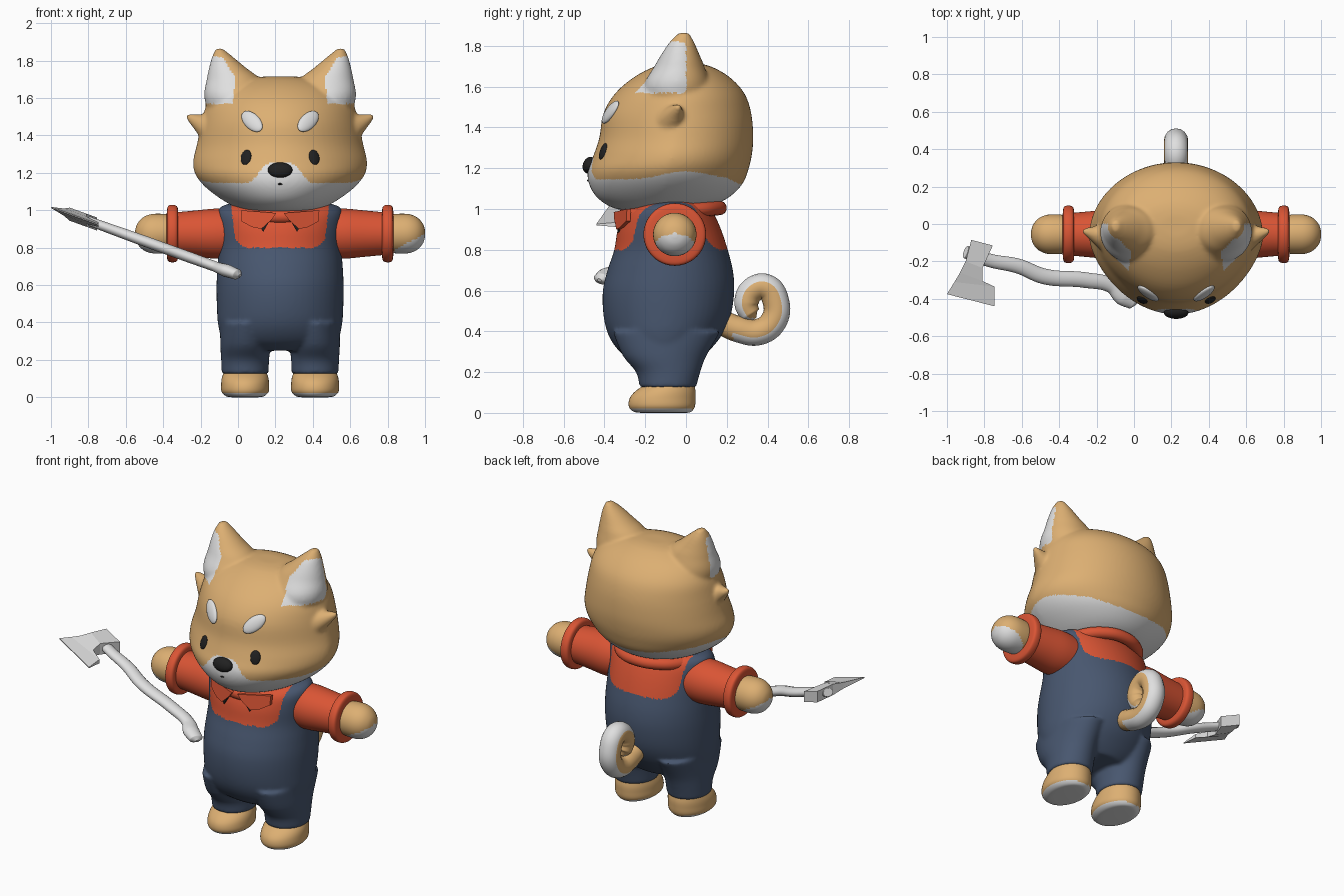
import bpy, bmesh, math
from mathutils import Vector, Matrix
from mathutils.bvhtree import BVHTree

if "Cube" in bpy.data.objects:
    bpy.data.objects.remove(bpy.data.objects["Cube"])

CX = 0.225  # the figure's own centre line
SIDES = (("left", 1), ("right", -1))


def material(name, colour):
    m = bpy.data.materials.new(name)
    m.use_nodes = True
    m.diffuse_color = (*colour, 1)
    m.node_tree.nodes["Principled BSDF"].inputs["Base Color"].default_value = (*colour, 1)
    return m


TAN = material("tan fur", (0.72, 0.43, 0.17))
WHITE = material("pale grey", (0.74, 0.74, 0.74))
RED = material("orange red cloth", (0.70, 0.09, 0.035))
NAVY = material("navy cloth", (0.065, 0.095, 0.16))
BLACK = material("black", (0.015, 0.015, 0.015))


def resample(rows, k=4):
    """Catmull-Rom interpolation between rows of numbers."""
    out = []
    for i in range(len(rows) - 1):
        a, b, c, d = (rows[max(0, min(j, len(rows) - 1))] for j in range(i - 1, i + 3))
        for t in (j / k for j in range(k)):
            out.append([q + t / 2 * (r - p + t * (2 * p - 5 * q + 4 * r - s + t * (3 * (q - r) + s - p)))
                        for p, q, r, s in zip(a, b, c, d)])
    return out + [list(rows[-1])]


def loft(bm, rows, side=1, point=1.0, n=56, place=lambda v: v):
    """Rows are (height, offset from centre line, half width, front, back)."""
    rings = []
    for z, off, w, front, back in resample(rows):
        mid, half, ring = (front + back) / 2, (back - front) / 2, []
        for i in range(n):
            c, s = math.cos(math.tau * i / n), math.sin(math.tau * i / n)
            s = s if s > 0 else -abs(s) ** point
            ring.append(bm.verts.new(place(Vector((CX + side * off + w * c, mid + half * s, z)))))
        rings.append(ring)
    for a, b in zip(rings, rings[1:]):
        for i in range(n):
            bm.faces.new((a[i], a[(i + 1) % n], b[(i + 1) % n], b[i]))
    bm.faces.new(rings[0])
    bm.faces.new(rings[-1])


def finish(name, bm, mats, rule=None, voxel=0, smooth=True):
    """Make an object, optionally fused into one skin, coloured by a face rule."""
    bmesh.ops.recalc_face_normals(bm, faces=bm.faces[:])
    me = bpy.data.meshes.new(name)
    bm.to_mesh(me)
    bm.free()
    ob = bpy.data.objects.new(name, me)
    bpy.context.collection.objects.link(ob)
    if voxel:
        r = ob.modifiers.new("fuse", 'REMESH')
        r.mode, r.voxel_size = 'VOXEL', voxel
        s = ob.modifiers.new("soften", 'SMOOTH')
        s.factor, s.iterations = 0.5, 10
        ob.data = bpy.data.meshes.new_from_object(ob.evaluated_get(bpy.context.evaluated_depsgraph_get()))
        ob.modifiers.clear()
    ob.data.materials.clear()
    for m in mats:
        ob.data.materials.append(m)
    for f in ob.data.polygons:
        f.use_smooth = smooth
        f.material_index = int(rule(f.center, f.normal)) if rule else 0
    return ob


def tube(points, cyclic=False):
    """Round tube through (x, y, z, radius) points, as a bmesh."""
    cu = bpy.data.curves.new("path", 'CURVE')
    cu.dimensions, cu.bevel_depth, cu.bevel_resolution = '3D', 1, 6
    cu.resolution_u, cu.use_fill_caps = 10, True
    sp = cu.splines.new('BEZIER')
    sp.bezier_points.add(len(points) - 1)
    sp.use_cyclic_u = cyclic
    for bp, (x, y, z, r) in zip(sp.bezier_points, points):
        bp.co, bp.radius = (x, y, z), r
        bp.handle_left_type = bp.handle_right_type = 'AUTO'
    ob = bpy.data.objects.new("path", cu)
    bpy.context.collection.objects.link(ob)
    me = bpy.data.meshes.new_from_object(ob.evaluated_get(bpy.context.evaluated_depsgraph_get()))
    bpy.data.objects.remove(ob)
    bm = bmesh.new()
    bm.from_mesh(me)
    bpy.data.meshes.remove(me)
    return bm


# Head, ears and cheek tufts fused into one skin
bm = bmesh.new()
loft(bm, [(.985, 0, .1, -.2, 0), (1, 0, .2, -.34, .08), (1.05, 0, .3, -.43, .2), (1.12, 0, .395, -.475, .275),
          (1.19, 0, .452, -.482, .305), (1.26, 0, .465, -.455, .322), (1.35, 0, .445, -.425, .33),
          (1.47, 0, .42, -.405, .32), (1.57, 0, .39, -.345, .285), (1.65, 0, .32, -.25, .21),
          (1.7, 0, .2, -.15, .12), (1.715, 0, .08, -.07, .05)], point=1.3, n=80)
for _, s in SIDES:
    loft(bm, [(1.45, .22, .14, -.18, .1), (1.6, .242, .163, -.205, .115), (1.7, .25, .142, -.155, .09),
              (1.76, .28, .1, -.12, .065), (1.82, .308, .056, -.08, .04), (1.865, .325, .018, -.035, .015)], s)
    base, tip = Vector((CX + s * .36, -.075, 1.43)), Vector((CX + s * .5, -.035, 1.505))
    turn = (tip - base).to_track_quat('Z', 'Y').to_matrix().to_4x4()
    bmesh.ops.create_cone(bm, cap_ends=True, segments=24, radius1=.085, radius2=.012, depth=(tip - base).length,
                          matrix=Matrix.Translation((base + tip) / 2) @ turn)


def pale_fur(c, n):
    dx = abs(c.x - CX)
    if c.z > 1.57:  # inner ear faces forwards and outwards
        out = n.x * (1 if c.x > CX else -1)
        return dx > .2 and c.z < 1.82 and c.y < 0 and out * .75 - n.y * .65 > .5 and dx > .25 - .1 * (c.z - 1.6)
    edge = 1.145 + .04 * math.exp(-(c.y / .16) ** 2) - .04 * (c.y > .2) * (c.y - .2) / .1
    if c.y < -.2:
        edge += .11 * math.exp(-(dx / .125) ** 4)
    return c.z < edge


head = finish("head", bm, [TAN, WHITE], pale_fur, voxel=.01)
skin = BVHTree.FromPolygons([v.co for v in head.data.vertices], [p.vertices for p in head.data.polygons])


# Face details seated on the head
def dab(name, dx, z, size, tilt, mat):
    hit, normal, _, _ = skin.ray_cast(Vector((CX + dx, -2, z)), Vector((0, 1, 0)))
    m = (Matrix.Translation(hit) @ normal.to_track_quat('-Y', 'Z').to_matrix().to_4x4()
         @ Matrix.Rotation(tilt, 4, 'Y') @ Matrix.Diagonal((*size, 1)))
    b = bmesh.new()
    bmesh.ops.create_uvsphere(b, u_segments=32, v_segments=20, radius=1, matrix=m)
    finish(name, b, [mat])


for side, s in SIDES:
    dab(side + "_eye", s * .182, 1.283, (.03, .012, .042), 0, BLACK)
    dab(side + "_brow", s * .15, 1.475, (.078, .018, .041), -s * .7, WHITE)
dab("nose", 0, 1.215, (.066, .032, .042), 0, BLACK)
dab("mouth", 0, 1.14, (.012, .006, .005), 0, BLACK)

# Dungarees over the shirt, fused with the legs
bm = bmesh.new()
loft(bm, [(.25, 0, .2, -.25, .06), (.3, 0, .3, -.325, .11), (.38, 0, .33, -.38, .175), (.48, 0, .338, -.405, .22),
          (.6, 0, .34, -.408, .237), (.7, 0, .335, -.385, .23), (.8, 0, .328, -.352, .205),
          (.9, 0, .33, -.335, .172), (.98, 0, .335, -.3, .135), (1.02, 0, .315, -.24, .1),
          (1.04, 0, .25, -.16, .04)])
for _, s in SIDES:
    loft(bm, [(.125, .187, .126, -.228, .05), (.2, .187, .128, -.245, .07), (.28, .185, .135, -.31, .1),
              (.4, .18, .14, -.36, .17)], s)


def shirt_gap(c, n):
    dx = abs(c.x - CX)
    corner = max(0, dx - .17) ** 2 / .11  # rounded lower corners
    return c.z > .8 + corner and dx < .235 + .12 * (c.z - .8)


finish("dungarees", bm, [NAVY, RED], shirt_gap, voxel=.01)

# Shirt collar with two flaps
ring = [(CX + .235 * math.cos(a), -.07 + .235 * math.sin(a), .985 + .02 * math.sin(a), .035)
        for a in (math.tau * i / 12 for i in range(12))]
finish("collar", tube(ring, True), [RED])


def plate(name, s, outline, gap, mat):
    b = bmesh.new()
    f = b.faces.new([b.verts.new((CX + s * x, -.07 - gap * math.sqrt(1 - (x / .33) ** 2), z)) for x, z in outline])
    ext = bmesh.ops.extrude_face_region(b, geom=[f])["geom"]
    bmesh.ops.translate(b, vec=(0, .02, 0), verts=[v for v in ext if isinstance(v, bmesh.types.BMVert)])
    finish(name, b, [mat], smooth=False)


for side, s in SIDES:
    plate(side + "_collar_flap", s, [(.02, .985), (.21, 1), (.205, .94), (.15, .91), (.1, .9), (.045, .95)], .285, RED)
    plate(side + "_collar_shadow", s, [(.05, .955), (.12, .93), (.09, .885)], .276, BLACK)

# Sleeves, cuffs, hands and feet
for side, s in SIDES:
    def along(v, s=s):  # turn an upright loft sideways, outwards
        return Vector((CX + s * v.z, v.y, .875 + v.x - CX))

    def limb(name, rows, mats, rule=None):
        b = bmesh.new()
        loft(b, [(d, 0, r, -.055 - r, -.055 + r) for d, r in rows], place=along)
        return finish(name, b, mats, rule)

    limb(side + "_sleeve", [(.24, .13), (.34, .134), (.45, .124), (.56, .114), (.6, .114)], [RED])
    limb(side + "_cuff", [(.545, .11), (.548, .14), (.562, .152), (.59, .152), (.602, .14), (.606, .11)], [RED])
    limb(side + "_hand", [(.58, .1), (.63, .106), (.69, .104), (.735, .085), (.765, .05), (.776, .012)],
         [TAN, WHITE], lambda c, n: c.z < .79 + .55 * (abs(c.x - CX) - .62))
    bm = bmesh.new()
    loft(bm, [(0, .187, .07, -.21, 0), (.005, .187, .1, -.255, .025), (.03, .187, .126, -.28, .043),
              (.07, .187, .128, -.277, .047), (.105, .187, .124, -.25, .047), (.14, .187, .112, -.2, .04)], s)
    finish(side + "_foot", bm, [TAN, WHITE], lambda c, n: n.z < -.55)

# Curled tail, pale along its outer side
curl = [(.16, .45, .06), (.26, .41, .065), (.36, .398, .065), (.432, .455, .065), (.44, .55, .065),
        (.395, .615, .065), (.33, .605, .063), (.297, .54, .06), (.315, .485, .05), (.335, .46, .015)]


def outer_curl(c, n):
    away = Vector((0, c.y - .36, c.z - .52)).normalized()
    return n.dot(away) > .3 and c.y > .23


finish("tail", tube([(CX, y, z, r) for y, z, r in curl]), [TAN, WHITE], outer_curl)

# Axe lying in one tilted plane


def tilt_plane(x):
    return .655 - .36 * x


path = [(.012, -.425, .012), (-.005, -.415, .042), (-.06, -.385, .05), (-.12, -.33, .04), (-.26, -.3, .042),
        (-.48, -.28, .042), (-.62, -.225, .04), (-.77, -.195, .036), (-.9, -.15, .034)]
bm = tube([(x, y, tilt_plane(x), r) for x, y, r in path])
for v in bm.verts:
    v.co.z = tilt_plane(v.co.x) + (v.co.z - tilt_plane(v.co.x)) * .7
finish("axe_handle", bm, [WHITE])

# Blade strips: left x, left y, right x, right y, half thickness
strips = [(-.87, -.085, -.755, -.115, .035), (-.9, -.2, -.81, -.235, .035), (-.93, -.26, -.81, -.305, .02),
          (-.96, -.31, -.745, -.335, .012), (-1, -.375, -.745, -.44, .003)]
bm = bmesh.new()
rings = [[bm.verts.new((x, y, tilt_plane(x) + k * h)) for x, y, k in
          ((x0, y0, 1), (x1, y1, 1), (x1, y1, -1), (x0, y0, -1))] for x0, y0, x1, y1, h in strips]
for a, b in zip(rings, rings[1:]):
    for i in range(4):
        bm.faces.new((a[i], a[(i + 1) % 4], b[(i + 1) % 4], b[i]))
bm.faces.new(rings[0])
bm.faces.new(rings[-1])
finish("axe_blade", bm, [WHITE], smooth=False)
